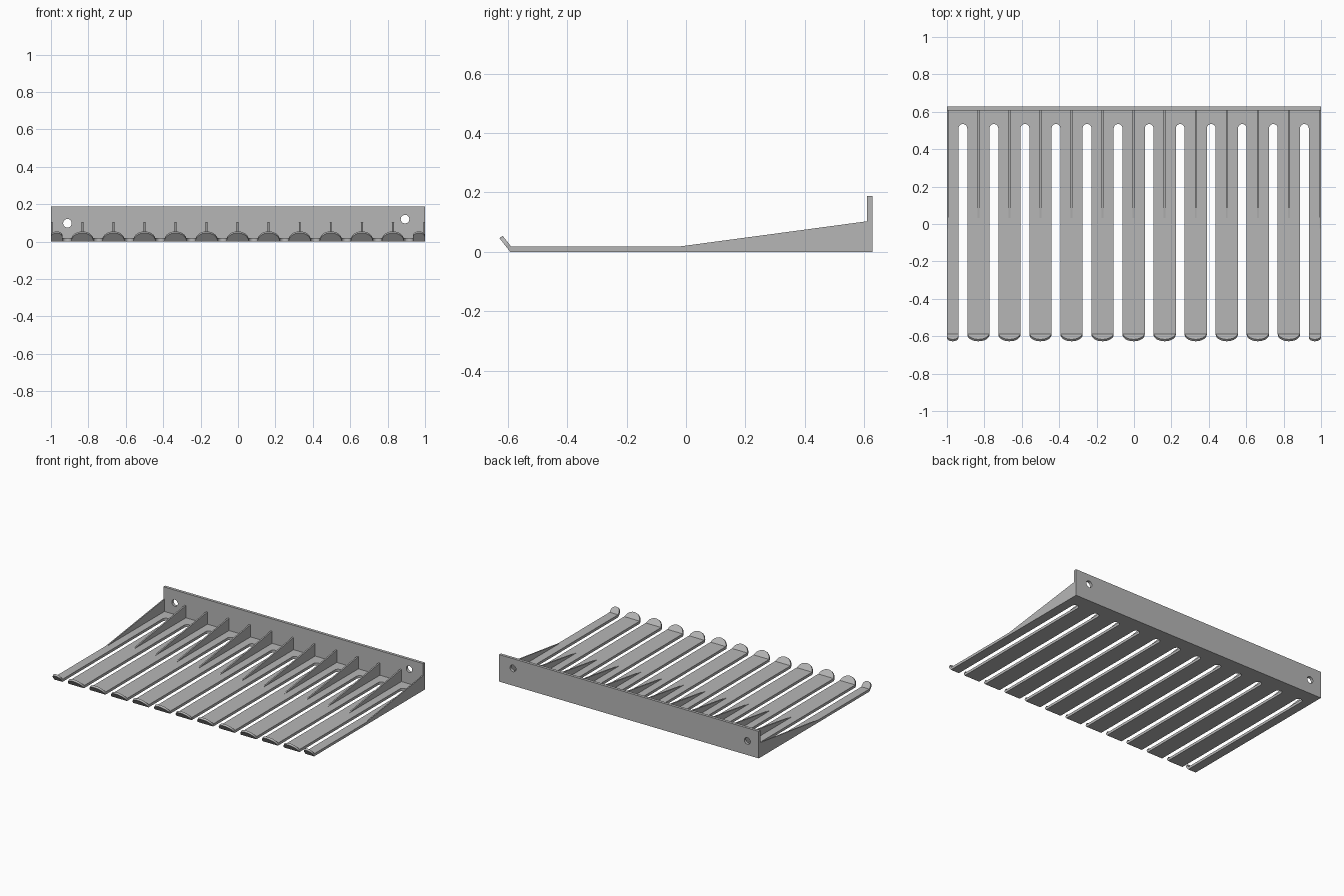
import bpy, bmesh, math
from mathutils import Vector

if "Cube" in bpy.data.objects:
    bpy.data.objects.remove(bpy.data.objects["Cube"])

PITCH, SLOT_R, FIRST = 0.166, 0.0235, -0.915
SLOTS = [FIRST + PITCH * i for i in range(12)]
FRONT, WALL_Y, BACK, T = -0.59, 0.608, 0.628, 0.018

grey = bpy.data.materials.new("light grey")
grey.diffuse_color = (0.47, 0.47, 0.47, 1)
grey.use_nodes = True
grey.node_tree.nodes["Principled BSDF"].inputs["Base Color"].default_value = grey.diffuse_color


def prism(name, outline, offset):
    """Extrude a closed planar outline along an offset vector."""
    bm = bmesh.new()
    face = bm.faces.new([bm.verts.new(p) for p in outline])
    top = bmesh.ops.extrude_face_region(bm, geom=[face])["geom"]
    bmesh.ops.translate(bm, vec=Vector(offset),
                        verts=[v for v in top if isinstance(v, bmesh.types.BMVert)])
    bmesh.ops.recalc_face_normals(bm, faces=bm.faces)
    mesh = bpy.data.meshes.new(name)
    bm.to_mesh(mesh)
    bm.free()
    mesh.materials.append(grey)
    obj = bpy.data.objects.new(name, mesh)
    bpy.context.collection.objects.link(obj)
    return obj


# Comb plate: flat sheet with round-ended slots open to the front
outline = [(-1, WALL_Y, 0), (-1, FRONT, 0)]
for cx in SLOTS:
    outline.append((cx - SLOT_R, FRONT, 0))
    for k in range(13):
        a = math.pi * (1 - k / 12)
        outline.append((cx + SLOT_R * math.cos(a), 0.511 + SLOT_R * math.sin(a), 0))
    outline.append((cx + SLOT_R, FRONT, 0))
outline += [(1, FRONT, 0), (1, WALL_Y, 0)]
prism("comb_plate", outline, (0, 0, T))

# Upturned round lip at the end of every tooth
edges = [-1] + [e for c in SLOTS for e in (c - SLOT_R, c + SLOT_R)] + [1]
up = Vector((0, -0.036, 0.046)).normalized()
LIP = 0.0585
for x0, x1 in zip(edges[::2], edges[1::2]):
    cx, r = (x0 + x1) / 2, (x1 - x0) / 2
    rise = min(r, LIP)
    base = Vector((0, FRONT - 0.001, 0))
    pts = [base + Vector((x0, 0, 0))]
    for k in range(17):
        a = math.pi * (1 - k / 16)
        pts.append(base + Vector((cx + r * math.cos(a), 0, 0))
                   + up * (LIP - rise + rise * math.sin(a) + 1e-4))
    pts.append(base + Vector((x1, 0, 0)))
    prism("tooth_lip", pts, (0, 0.0105, 0.0085))

# Back wall with two screw holes
wall = prism("back_wall", [(-1, WALL_Y, 0), (1, WALL_Y, 0), (1, WALL_Y, 0.188),
                           (-1, WALL_Y, 0.188)], (0, BACK - WALL_Y, 0))
for hx, hz in ((-0.912, 0.098), (0.893, 0.12)):
    ring = [(hx + 0.023 * math.cos(math.tau * k / 24), WALL_Y - 0.05,
             hz + 0.023 * math.sin(math.tau * k / 24)) for k in range(24)]
    cutter = prism("hole_cutter", ring, (0, 0.12, 0))
    cutter.hide_render = True
    cutter.hide_set(True)
    mod = wall.modifiers.new("hole", "BOOLEAN")
    mod.operation, mod.solver, mod.object = "DIFFERENCE", "EXACT", cutter


# Triangular stiffening ribs on the teeth
def rib(name, x, y0, width):
    prism(name, [(x, y0, T), (x, WALL_Y, T), (x, WALL_Y, 0.103)], (width, 0, 0))


for c in SLOTS[:-1]:
    rib("inner_rib", c + PITCH / 2 - 0.005, 0.032, 0.010)
rib("outer_rib", -1, -0.025, 0.008)
rib("outer_rib", 0.992, -0.025, 0.008)
